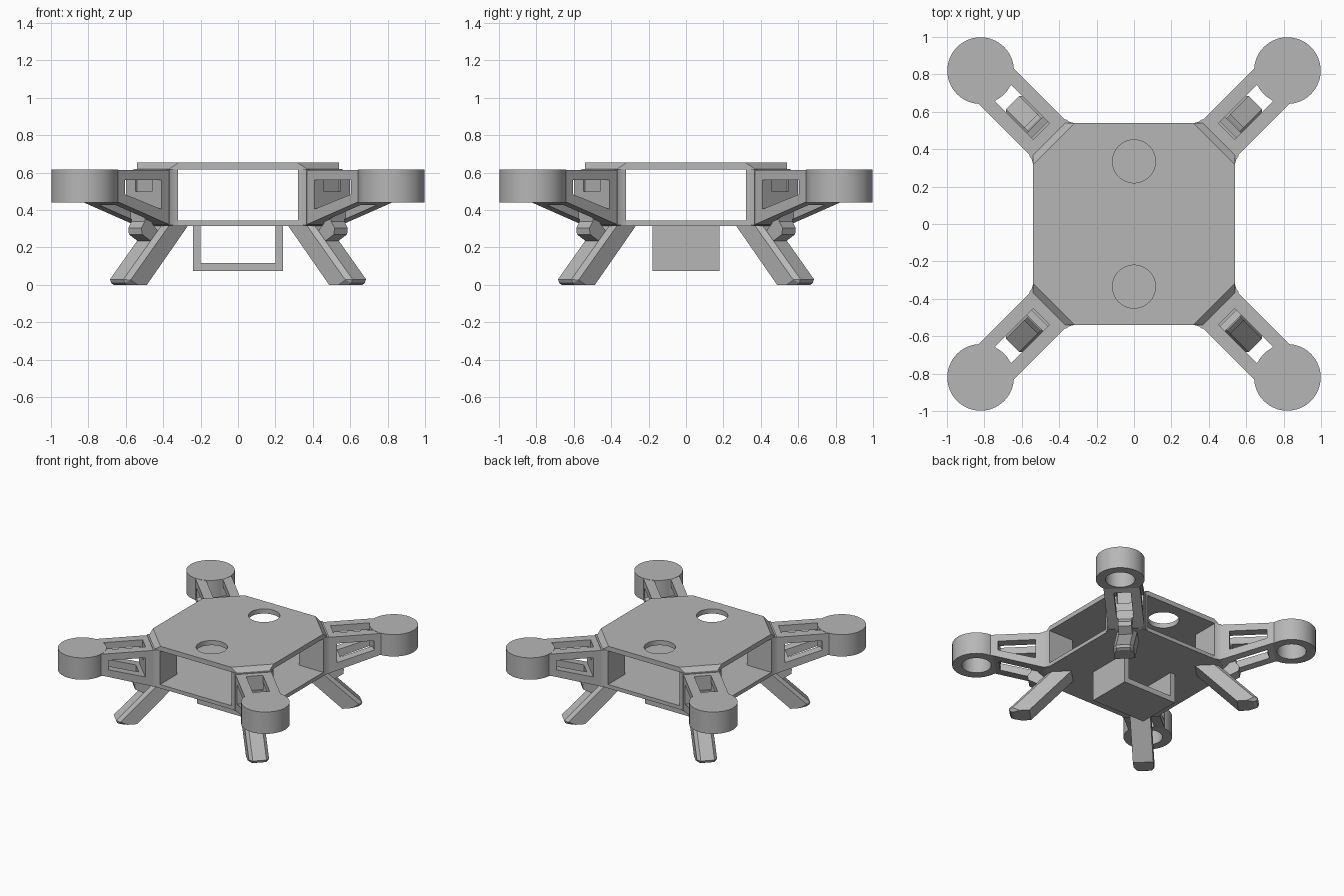
import bpy, bmesh, math
from mathutils import Matrix

cube = bpy.data.objects.get("Cube")
if cube:
    bpy.data.objects.remove(cube, do_unlink=True)

grey = bpy.data.materials.new("matte_grey")
grey.use_nodes = True
grey.diffuse_color = (0.47, 0.47, 0.47, 1)
grey.node_tree.nodes["Principled BSDF"].inputs["Base Color"].default_value = (0.47, 0.47, 0.47, 1)


def add_object(name, bm):
    bmesh.ops.recalc_face_normals(bm, faces=bm.faces)
    mesh = bpy.data.meshes.new(name)
    bm.to_mesh(mesh)
    bm.free()
    mesh.materials.append(grey)
    obj = bpy.data.objects.new(name, mesh)
    bpy.context.collection.objects.link(obj)
    return obj


def loft(name, low, high):
    """Solid between two matching rings of 3D points."""
    bm = bmesh.new()
    a = [bm.verts.new(p) for p in low]
    b = [bm.verts.new(p) for p in high]
    bm.faces.new(a)
    bm.faces.new(b)
    for i in range(len(a)):
        j = (i + 1) % len(a)
        bm.faces.new((a[i], a[j], b[j], b[i]))
    return add_object(name, bm)


def side_profile(name, pts, half):
    """Radius/height outline extruded across the arm, which lies along +x."""
    return loft(name, [(r, -half, z) for r, z in pts], [(r, half, z) for r, z in pts])


def prism(name, pts, z0, z1):
    return loft(name, [(x, y, z0) for x, y in pts], [(x, y, z1) for x, y in pts])


def disc(name, x, y, radius, z0, z1):
    n = 64
    ring = [(x + radius * math.cos(math.tau * i / n), y + radius * math.sin(math.tau * i / n))
            for i in range(n)]
    return prism(name, ring, z0, z1)


def cut(obj, *cutters):
    for c in cutters:
        mod = obj.modifiers.new("cut", 'BOOLEAN')
        mod.operation = 'DIFFERENCE'
        mod.solver = 'EXACT'
        mod.object = c
        bpy.context.view_layer.objects.active = obj
        bpy.ops.object.modifier_apply(modifier=mod.name)
        bpy.data.objects.remove(c, do_unlink=True)


def smooth(obj):
    bpy.ops.object.select_all(action='DESELECT')
    obj.select_set(True)
    bpy.context.view_layer.objects.active = obj
    bpy.ops.object.shade_smooth_by_angle(angle=math.radians(30))


def four_corners(obj):
    """Repeat a part on all four diagonals."""
    base = obj.name
    corners = ("back_left", "back_right", "front_right", "front_left")
    for k, corner in enumerate(corners):
        o = obj if k == 0 else obj.copy()
        if k == 0:
            source = obj.data
        else:
            bpy.context.collection.objects.link(o)
            o.data = source
        o.name = f"{base}_{corner}"
        o.matrix_world = Matrix.Rotation(math.radians(45 + 90 * k), 4, 'Z')


def octagon(side, diagonal, z):
    """Square with its corners cut at a given distance along the diagonal."""
    a = diagonal * math.sqrt(2) - side
    quarter = [(side, a), (a, side)]
    pts = []
    for k in range(4):
        for x, y in quarter:
            for _ in range(k):
                x, y = -y, x
            pts.append((x, y, z))
    return pts


# Body plates
top_plate = loft("top_plate", octagon(0.54, 0.645, 0.617), octagon(0.54, 0.605, 0.655))
cut(top_plate, *[disc("hole", 0, y, 0.115, 0.5, 0.8) for y in (-0.335, 0.335)])
smooth(top_plate)
loft("bottom_plate", octagon(0.54, 0.64, 0.315), octagon(0.54, 0.64, 0.345))

# Corner posts, with a small flare where they meet the arm
flare = [(0.32, 0.54), (0.345, 0.546), (0.365, 0.56)]
outline = [(0.32, 0.32)] + [(y, x) for x, y in flare] + flare[::-1]
turned = [((x + y) / math.sqrt(2), (y - x) / math.sqrt(2)) for x, y in outline]
post = prism("corner_post", turned, 0.32, 0.62)
smooth(post)
four_corners(post)

# Arms: solid wedge with side windows and vertical slots
arm = side_profile("arm", [(0.6, 0.315), (0.63, 0.315), (1.03, 0.44), (1.048, 0.44),
                           (1.048, 0.615), (0.6, 0.615)], 0.134)
cut(arm,
    side_profile("window", [(0.714, 0.405), (0.99, 0.485), (0.99, 0.56), (0.714, 0.56)], 0.3),
    prism("top_slot", [(0.7, -0.062), (0.99, -0.062), (0.99, 0.062), (0.7, 0.062)], 0.5, 0.8),
    prism("low_slot", [(0.75, -0.062), (0.99, -0.062), (0.99, 0.062), (0.75, 0.062)], 0.2, 0.55))
four_corners(arm)

# Motor cups, open underneath
cup = disc("motor_cup", 1.16, 0, 0.178, 0.44, 0.617)
cut(cup, disc("bore", 1.16, 0, 0.108, 0.3, 0.585))
smooth(cup)
four_corners(cup)

# Slanted legs with chamfered outer edges and a rounded toe
outer = [(0.617, 0.33), (0.917, 0.03), (0.908, 0.01), (0.888, 0.0)]
leg = side_profile("leg", outer + [(0.764, 0.0), (0.44, 0.33)], 0.075)
bm = bmesh.new()
bm.from_mesh(leg.data)


def on_outer(v):
    return any(abs(v.co.x - r) + abs(v.co.z - z) < 1e-4 for r, z in outer)


edges = [e for e in bm.edges if all(on_outer(v) for v in e.verts)
         and abs(e.verts[0].co.y - e.verts[1].co.y) < 1e-4]
bmesh.ops.bevel(bm, geom=edges, offset=0.024, segments=1, affect='EDGES')
bm.to_mesh(leg.data)
bm.free()
four_corners(leg)

# Short brace between each leg and its arm
brace = side_profile("leg_brace", [(0.65, 0.28), (0.71, 0.235), (0.775, 0.27), (0.78, 0.305),
                                   (0.755, 0.34), (0.755, 0.375), (0.71, 0.375), (0.70, 0.33)], 0.05)
four_corners(brace)

# Open cradle below the body
cradle = [(-0.24, 0.075), (0.24, 0.075), (0.24, 0.32), (0.2, 0.32),
          (0.2, 0.118), (-0.2, 0.118), (-0.2, 0.32), (-0.24, 0.32)]
side_profile("battery_cradle", cradle, 0.18)
